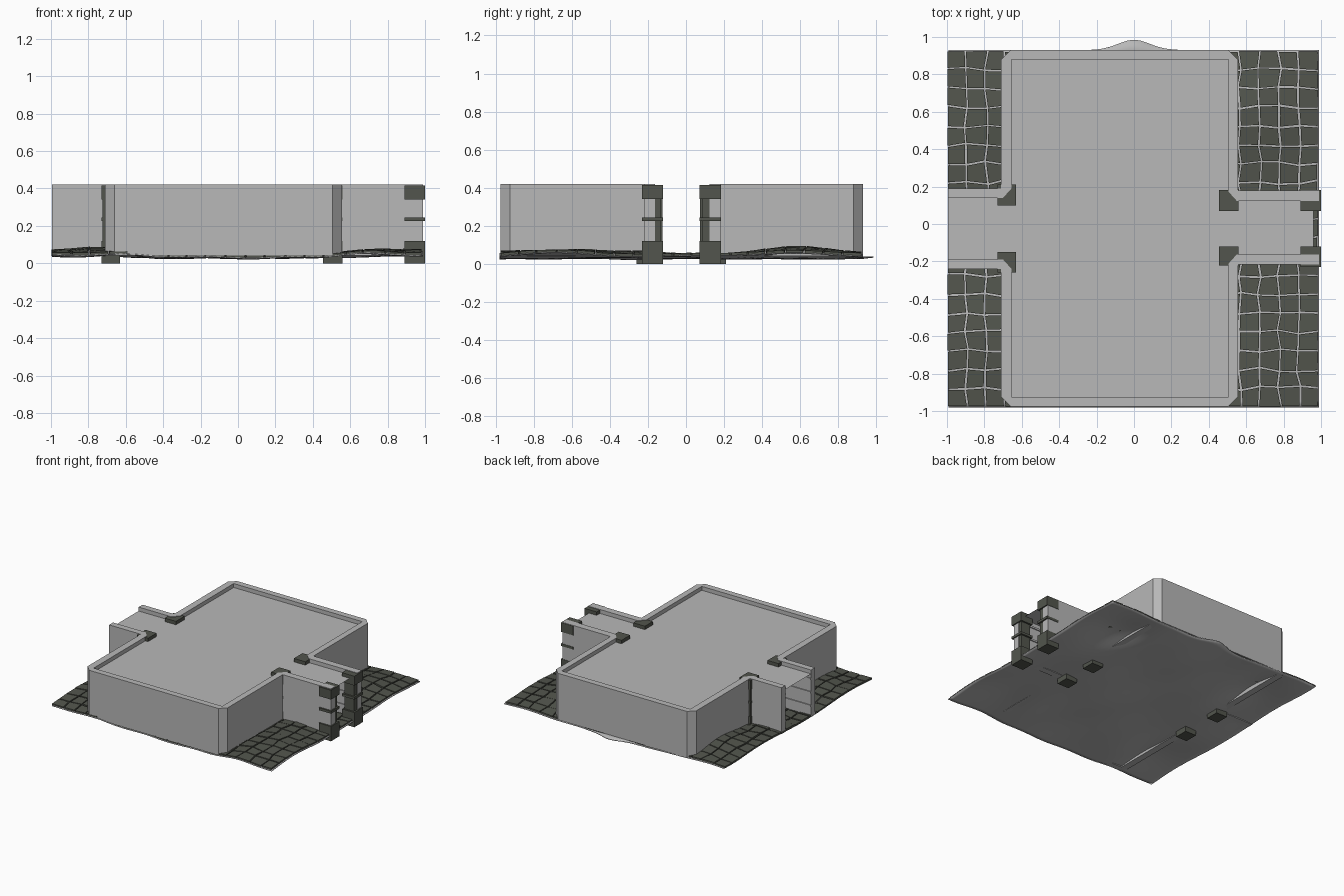
import bpy, bmesh, math, random

if "Cube" in bpy.data.objects:
    bpy.data.objects.remove(bpy.data.objects["Cube"])

random.seed(4)


def material(name, rgb):
    m = bpy.data.materials.new(name)
    m.diffuse_color = (*rgb, 1)
    m.use_nodes = True
    m.node_tree.nodes["Principled BSDF"].inputs["Base Color"].default_value = m.diffuse_color
    return m


GREY = material("pale_plaster", (0.48, 0.48, 0.48))
STONE = material("dark_stone", (0.085, 0.091, 0.074))


def finish(name, bm, mat):
    bmesh.ops.recalc_face_normals(bm, faces=bm.faces)
    me = bpy.data.meshes.new(name)
    bm.to_mesh(me)
    bm.free()
    me.materials.append(mat)
    ob = bpy.data.objects.new(name, me)
    bpy.context.collection.objects.link(ob)
    return ob


def prism(bm, pts, z0, z1):
    lo = [bm.verts.new((x, y, z0)) for x, y in pts]
    hi = [bm.verts.new((x, y, z1)) for x, y in pts]
    bm.faces.new(lo[::-1])
    bm.faces.new(hi)
    n = len(pts)
    for i in range(n):
        j = (i + 1) % n
        bm.faces.new((lo[i], lo[j], hi[j], hi[i]))


def rect(x0, x1, y0, y1):
    return [(x0, y0), (x1, y0), (x1, y1), (x0, y1)]


def smooth(a, b, t):
    t = min(1, max(0, (t - a) / (b - a)))
    return t * t * (3 - 2 * t)


# uneven ground height, raised outside the room
def height(x, y):
    out = smooth(0.4, 0.7, abs(x))
    hump = math.exp(-((y - 0.58) / 0.25) ** 2) + 0.8 * math.exp(-((y + 0.65) / 0.28) ** 2)
    lift = 0.036 * out * hump * (1 - 0.55 * smooth(0.7, 1, abs(x)))
    wave = 0.007 * math.sin(6 * x + 1) * math.sin(7 * y) + 0.003 * math.sin(15 * x + 9 * y)
    return 0.044 + lift + wave - 0.008 * (1 - out)


# ground bulges outward in the middle of the back edge
def warp(x, y):
    return y + 0.055 * math.exp(-(x / 0.12) ** 2) * max(0, (y - 0.75) / 0.18) ** 3


# ground sheet
N = 60
bm = bmesh.new()
grid = []
for j in range(N + 1):
    row = []
    for i in range(N + 1):
        x = -0.993 + 1.983 * i / N
        y = -0.98 + 1.91 * j / N
        row.append(bm.verts.new((x, warp(x, y), height(x, y))))
    grid.append(row)
for j in range(N):
    for i in range(N):
        bm.faces.new((grid[j][i], grid[j][i + 1], grid[j + 1][i + 1], grid[j + 1][i]))
for f in bm.faces:
    f.smooth = True
ground = finish("ground_sheet", bm, GREY)
mod = ground.modifiers.new("thickness", "SOLIDIFY")
mod.thickness = 0.006

# paving stones on a jittered grid
bm = bmesh.new()
NX, NY = 19, 19
corner = {}
for i in range(NX + 1):
    for j in range(NY + 1):
        jx = random.uniform(-0.012, 0.012) if 0 < i < NX else 0
        jy = random.uniform(-0.012, 0.012) if 0 < j < NY else 0
        corner[i, j] = (-1.0 + 1.985 * i / NX + jx, -0.978 + 1.903 * j / NY + jy)
for i in range(NX):
    for j in range(NY):
        q = [corner[i, j], corner[i + 1, j], corner[i + 1, j + 1], corner[i, j + 1]]
        cx = sum(p[0] for p in q) / 4
        cy = sum(p[1] for p in q) / 4
        k = random.uniform(0.89, 0.94)
        q = [(cx + (x - cx) * k, cy + (y - cy) * k) for x, y in q]
        lift = random.uniform(0.009, 0.014)
        lo = [bm.verts.new((x, y, height(x, y) - 0.003)) for x, y in q]
        hi = [bm.verts.new((x, y, height(x, y) + lift)) for x, y in q]
        bm.faces.new(lo[::-1])
        bm.faces.new(hi)
        for a in range(4):
            b = (a + 1) % 4
            bm.faces.new((lo[a], lo[b], hi[b], hi[a]))
finish("paving_stones", bm, STONE)


# walls: each half wraps the room and flanks both corridors
def half_wall(name, s, end, left, right):
    (lo_out, lo_in), (ro_out, ro_in) = left, right
    c = 0.05 * s
    pts = [(-0.995, lo_out), (-0.71, lo_out), (-0.71, end - c), (-0.66, end),
           (0.505, end), (0.555, end - c), (0.555, ro_out), (0.99, ro_out),
           (0.99, ro_in), (0.55, ro_in), (0.505, ro_in + c), (0.505, end - c),
           (-0.655, end - c), (-0.655, lo_in + c), (-0.70, lo_in), (-0.995, lo_in)]
    bm = bmesh.new()
    prism(bm, pts, 0.042, 0.42)
    finish(name, bm, GREY)


half_wall("back_wall", 1, 0.93, (0.19, 0.14), (0.18, 0.123))
half_wall("front_wall", -1, -0.975, (-0.24, -0.19), (-0.217, -0.162))

# ceiling sheet set just below the wall tops
bm = bmesh.new()
outline = [(-0.995, -0.19), (-0.70, -0.19), (-0.655, -0.24), (-0.655, -0.925),
           (0.505, -0.925), (0.505, -0.212), (0.55, -0.162), (0.96, -0.162),
           (0.96, 0.123), (0.55, 0.123), (0.505, 0.173), (0.505, 0.88),
           (-0.655, 0.88), (-0.655, 0.19), (-0.70, 0.14), (-0.995, 0.14)]
bm.faces.new([bm.verts.new((x, y, 0.388)) for x, y in outline])
finish("ceiling", bm, GREY)

# thin ledges along the inside of the corridor walls
bm = bmesh.new()
for x0, x1, y0, y1 in ((-0.995, -0.73, -0.19, 0.14), (0.56, 0.89, -0.162, 0.123)):
    for z in (0.12, 0.23, 0.34):
        prism(bm, rect(x0, x1, y0, y0 + 0.008), z, z + 0.015)
        prism(bm, rect(x0, x1, y1 - 0.008, y1), z, z + 0.015)
finish("corridor_ledges", bm, GREY)


# stone posts with wider base, middle band and cap
def post(name, x0, x1, y0, y1, shrink):
    bm = bmesh.new()
    for z0, z1, d in ((0, 0.12, 0), (0.12, 0.225, shrink), (0.225, 0.245, 0),
                      (0.245, 0.34, shrink), (0.34, 0.416, 0)):
        prism(bm, rect(x0 + d, x1 - d, y0 + d, y1 - d), z0, z1)
    finish(name, bm, STONE)


post("left_post_back", -0.73, -0.63, 0.10, 0.21, 0.006)
post("left_post_front", -0.73, -0.63, -0.26, -0.15, 0.006)
post("inner_post_back", 0.455, 0.558, 0.07, 0.182, 0.004)
post("inner_post_front", 0.455, 0.558, -0.222, -0.12, 0.004)
post("gate_post_back", 0.89, 1.0, 0.07, 0.183, 0.014)
post("gate_post_front", 0.89, 1.0, -0.23, -0.12, 0.014)
